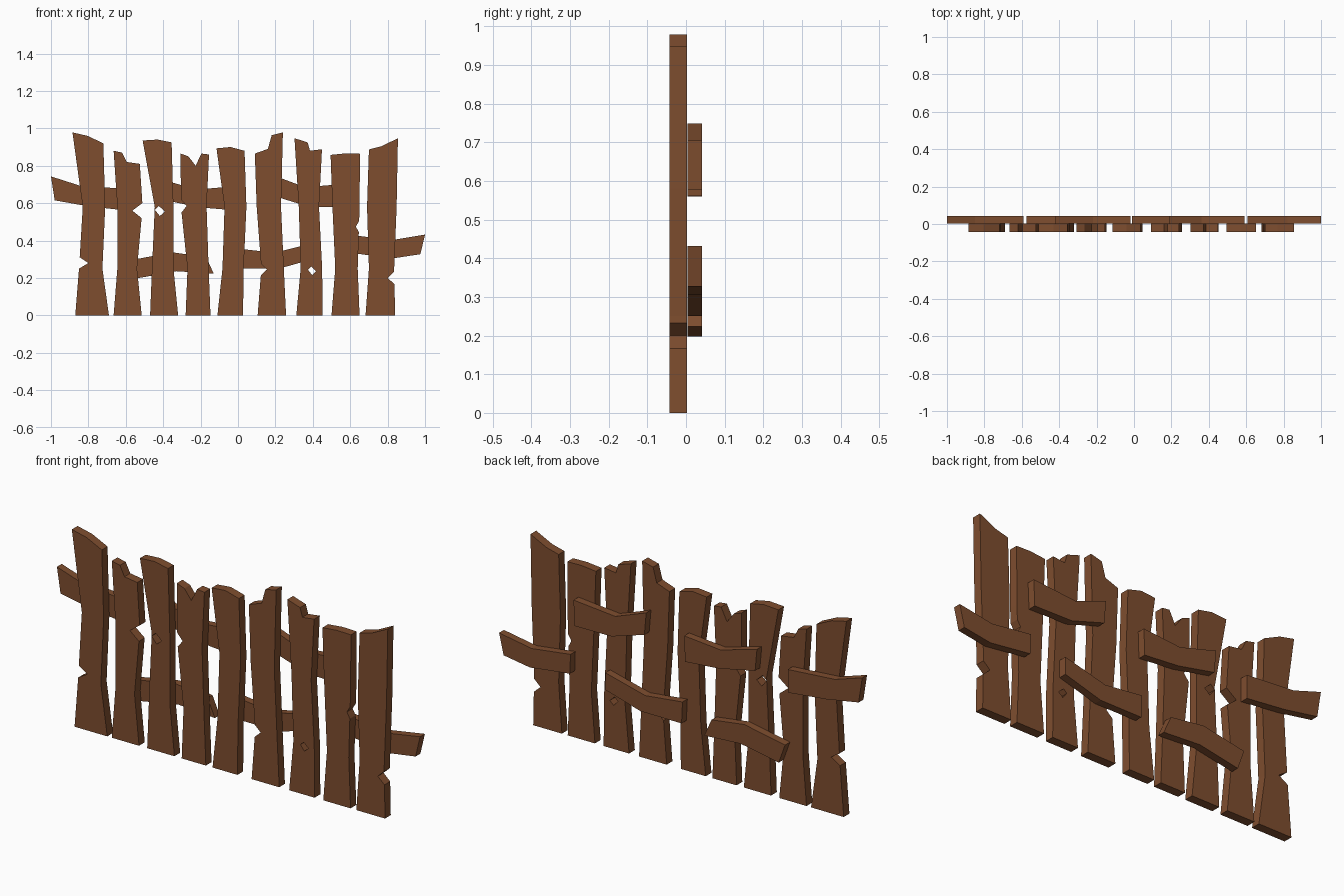
import bpy, bmesh, math
from mathutils import Matrix

if "Cube" in bpy.data.objects:
    bpy.data.objects.remove(bpy.data.objects["Cube"])

wood = bpy.data.materials.new("brown_wood")
wood.diffuse_color = (0.21, 0.075, 0.028, 1)
wood.use_nodes = True
wood.node_tree.nodes["Principled BSDF"].inputs["Base Color"].default_value = wood.diffuse_color


def board(name, outline, y0, y1, hole=None):
    """Extrude an x/z outline (with an optional diamond knot hole) from y0 to y1."""
    loops = [outline]
    if hole:
        x, z, r = hole
        loops.append([(x - r, z + r * .25), (x - r * .2, z + r),
                      (x + r, z - r * .1), (x, z - r)])
    cu = bpy.data.curves.new(name, 'CURVE')
    cu.dimensions = '2D'
    cu.fill_mode = 'BOTH'
    cu.extrude = (y1 - y0) / 2
    for pts in loops:
        s = cu.splines.new('POLY')
        s.points.add(len(pts) - 1)
        for p, (x, z) in zip(s.points, pts):
            p.co = (x, z, 0, 1)
        s.use_cyclic_u = True
        s.use_smooth = False
    tmp = bpy.data.objects.new(name + "_curve", cu)
    bpy.context.collection.objects.link(tmp)
    bpy.context.view_layer.update()
    me = bpy.data.meshes.new_from_object(
        tmp.evaluated_get(bpy.context.evaluated_depsgraph_get()))
    bpy.data.objects.remove(tmp)
    me.transform(Matrix.Translation((0, (y0 + y1) / 2, 0)) @ Matrix.Rotation(math.pi / 2, 4, 'X'))
    bm = bmesh.new()
    bm.from_mesh(me)
    bmesh.ops.remove_doubles(bm, verts=bm.verts, dist=1e-5)
    bmesh.ops.recalc_face_normals(bm, faces=bm.faces)
    for f in bm.faces:
        f.smooth = False
        f.material_index = 0
    bm.to_mesh(me)
    bm.free()
    me.materials.clear()
    me.materials.append(wood)
    me.name = name
    ob = bpy.data.objects.new(name, me)
    bpy.context.collection.objects.link(ob)
    return ob


def chipped(edge, chip):
    """Cut a V-shaped chip (z, tip x, half height) into a rising edge."""
    z, tip, h = chip

    def at(zz):
        for (xa, za), (xb, zb) in zip(edge, edge[1:]):
            if za <= zz <= zb:
                return xa + (xb - xa) * (zz - za) / (zb - za)
    return ([p for p in edge if p[1] < z - h]
            + [(at(z - h), z - h), (tip, z), (at(z + h), z + h)]
            + [p for p in edge if p[1] > z + h])


ROWS = (0, .25, .58)   # heights where every picket bends


def picket(n, left, right, top, chip_l=None, chip_r=None, hole=None):
    le = list(zip(left, ROWS)) + [top[0]]
    re = list(zip(right, ROWS)) + [top[-1]]
    if chip_l:
        le = chipped(le, chip_l)
    if chip_r:
        re = chipped(re, chip_r)
    board(f"picket_{n}", le + top[1:-1] + re[::-1], -.043, .002, hole)


# Upright pickets, left to right
picket(1, (-.87, -.85, -.83), (-.69, -.725, -.71),
       [(-.885, .978), (-.805, .96), (-.72, .92)], chip_l=(.28, -.80, .03))
picket(2, (-.665, -.645, -.645), (-.515, -.54, -.51),
       [(-.665, .88), (-.62, .87), (-.595, .82), (-.525, .81)], chip_r=(.56, -.565, .04))
picket(3, (-.47, -.46, -.445), (-.32, -.345, -.345),
       [(-.51, .935), (-.43, .94), (-.355, .925)], hole=(-.418, .558, .027))
picket(4, (-.28, -.27, -.305), (-.147, -.157, -.168),
       [(-.307, .865), (-.265, .85), (-.227, .80), (-.195, .865), (-.155, .86)],
       chip_l=(.585, -.275, .035))
picket(5, (-.11, -.083, -.072), (.027, .03, .045),
       [(-.115, .893), (-.04, .90), (.035, .88)])
picket(6, (.105, .125, .10), (.257, .245, .23),
       [(.09, .865), (.16, .89), (.18, .963), (.24, .978)], chip_l=(.245, .155, .03))
picket(7, (.312, .335, .325), (.452, .45, .433),
       [(.302, .947), (.372, .925), (.385, .88), (.449, .888)], hole=(.396, .238, .022))
picket(8, (.50, .52, .505), (.65, .64, .65),
       [(.495, .858), (.575, .866), (.652, .864)], chip_r=(.475, .63, .03))
picket(9, (.682, .70, .69), (.84, .835, .848),
       [(.70, .887), (.767, .904), (.855, .947)], chip_r=(.20, .80, .033))


def rail(name, top, bottom):
    board(name, top + bottom[::-1], .004, .042)


# Short bent rails nailed on the back
rail("upper_rail_left", [(-1, .743), (-.85, .695), (-.59, .675)],
     [(-.98, .615), (-.80, .583), (-.59, .56)])
rail("upper_rail_middle", [(-.42, .73), (-.22, .673), (-.02, .69)],
     [(-.41, .62), (-.21, .578), (-.024, .562)])
rail("upper_rail_right", [(.19, .748), (.36, .685), (.59, .705)],
     [(.20, .636), (.38, .58), (.585, .577)])
rail("lower_rail_left", [(-.575, .295), (-.35, .337), (-.17, .312)],
     [(-.54, .198), (-.33, .236), (-.13, .223)])
rail("lower_rail_middle", [(-.01, .358), (.195, .335), (.415, .39)],
     [(-.005, .25), (.22, .25), (.415, .305)])
rail("lower_rail_right", [(.607, .43), (.82, .402), (1, .432)],
     [(.61, .333), (.83, .305), (.975, .327)])
